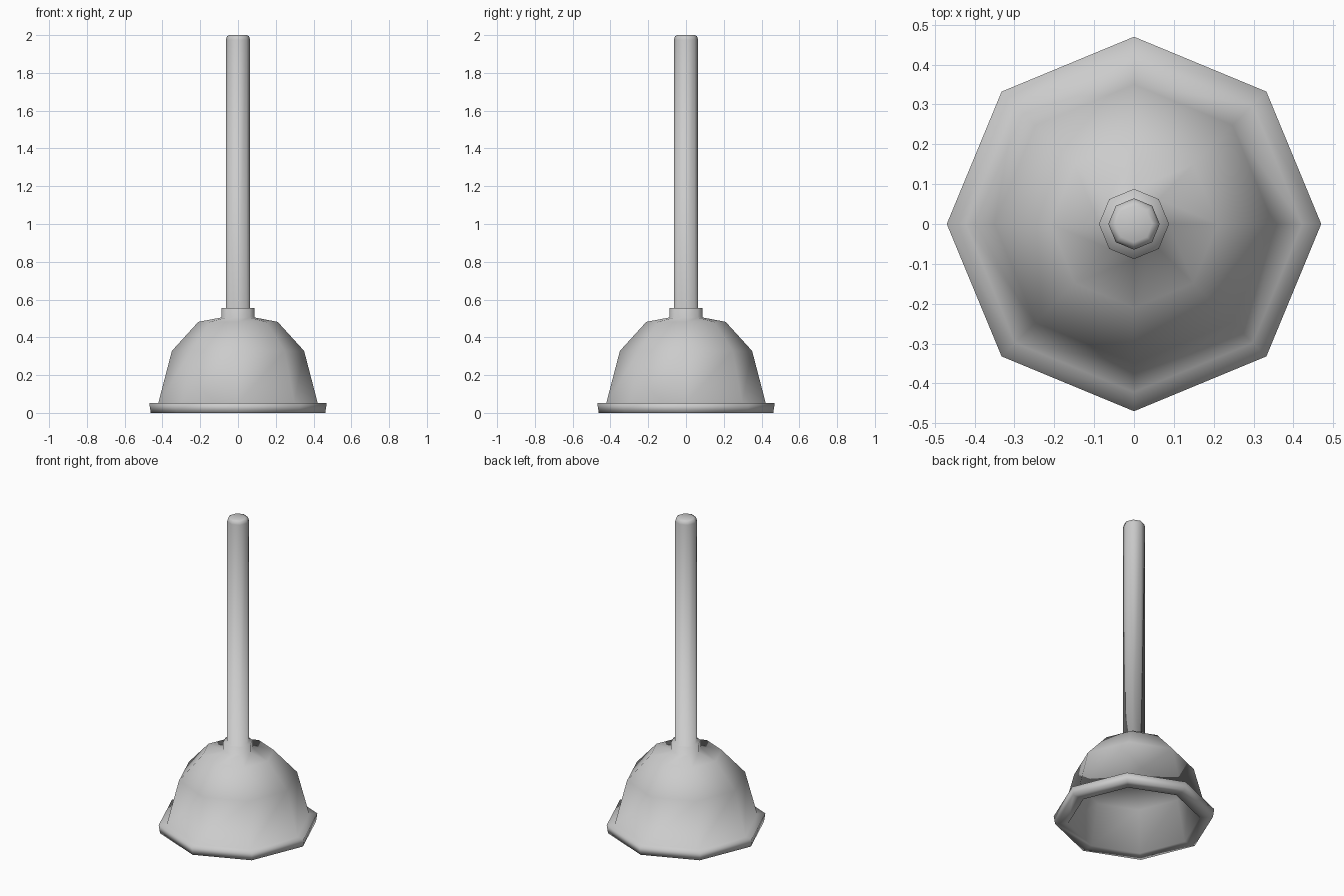
import bpy, bmesh, math

if "Cube" in bpy.data.objects:
    bpy.data.objects.remove(bpy.data.objects["Cube"])

SIDES = 8


def lathe(name, profile):
    """Revolve (radius, z) points around z; zero radius makes a pole."""
    bm = bmesh.new()
    rings = []
    for r, z in profile:
        if r == 0:
            rings.append([bm.verts.new((0, 0, z))] * SIDES)
        else:
            rings.append([bm.verts.new((r * math.cos(math.tau * i / SIDES),
                                        r * math.sin(math.tau * i / SIDES), z))
                          for i in range(SIDES)])
    for a, b in zip(rings, rings[1:]):
        for i in range(SIDES):
            j = (i + 1) % SIDES
            face = bm.faces.new(list(dict.fromkeys((a[i], a[j], b[j], b[i]))))
            face.smooth = True
    bmesh.ops.recalc_face_normals(bm, faces=bm.faces)
    mesh = bpy.data.meshes.new(name)
    bm.to_mesh(mesh)
    bm.free()
    obj = bpy.data.objects.new(name, mesh)
    bpy.context.collection.objects.link(obj)
    return obj


# Inside of the hollow cup, from flat ceiling to mouth
inside = [(0, 0.26), (0.33, 0.26), (0.385, 0.0)]
# Flared rim and outer dome
outside = [(0.462, 0.0), (0.47, 0.052), (0.422, 0.052),
           (0.35, 0.328), (0.21, 0.482), (0.088, 0.505)]
# Collar and stick handle with a softened top
handle = [(0.088, 0.555), (0.0645, 0.555), (0.0645, 1.975),
          (0.059, 1.993), (0.046, 2.0), (0, 2.0)]

# One continuous, fully smooth-shaded surface
lathe("plunger", inside + outside + handle)
